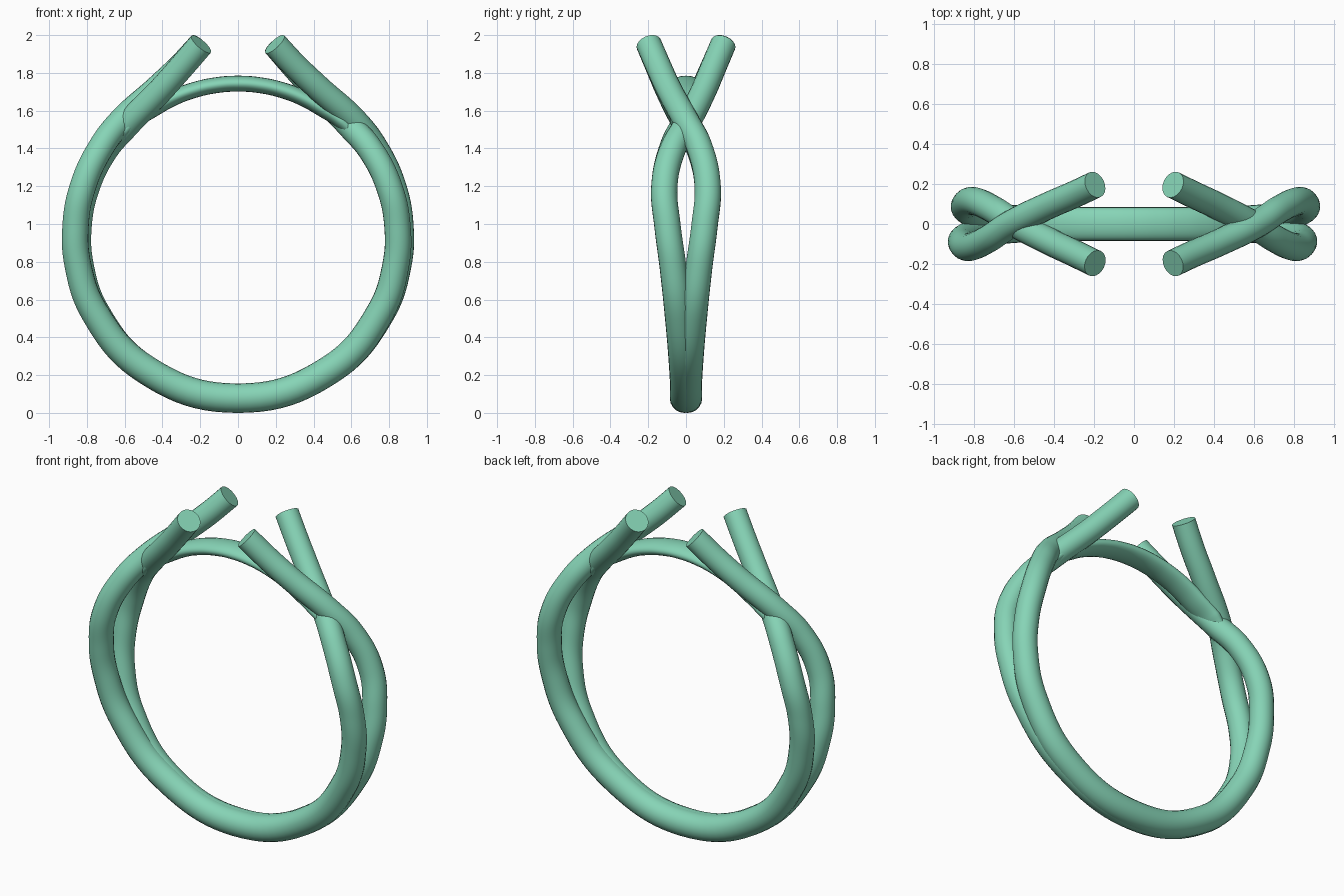
import bpy
from math import sin, cos, pi, radians

if "Cube" in bpy.data.objects:
    bpy.data.objects.remove(bpy.data.objects["Cube"])

CZ, R = 0.93, 0.854          # ring centre height and centreline radius

mat = bpy.data.materials.new("green")
mat.diffuse_color = (0.24, 0.66, 0.47, 1)
mat.use_nodes = True
mat.node_tree.nodes["Principled BSDF"].inputs["Base Color"].default_value = mat.diffuse_color

# half strand: angle above horizontal, radial shift, y, tube radius
ARC = [(-55, 0, 0.012, 0.077), (-28, 0.003, 0.040, 0.074), (-10, 0.006, 0.070, 0.071),
       (4, 0.008, 0.098, 0.070), (18, 0.010, 0.115, 0.070), (33, 0.013, 0.073, 0.069),
       (45, 0.018, 0.0, 0.069)]
# free end of the strand: x, z, radial shift, y
TIP = [(0.42, 1.712, 0.010, -0.093), (0.30, 1.835, 0.003, -0.147), (0.195, 1.952, 0, -0.197)]


def half(side):
    """Points from the bottom up; side=1 passes over the crossing, -1 passes under."""
    pts = []
    for a, d, y, r in ARC:
        rr = R + d * side
        pts.append((side * rr * cos(radians(a)), y, CZ + rr * sin(radians(a)), r))
    for x, z, d, y in TIP:
        pts.append((side * (x + 0.7 * d * side), y, z + 0.7 * d * side, 0.068))
    return pts


def tube(name, pts, y_scale=1):
    """Round tube through points (x, y, z, radius), converted to a mesh."""
    cu = bpy.data.curves.new(name, 'CURVE')
    cu.dimensions = '3D'
    cu.bevel_depth = 1.0
    cu.bevel_resolution = 8
    cu.resolution_u = 10
    cu.use_fill_caps = True
    sp = cu.splines.new('BEZIER')
    sp.bezier_points.add(len(pts) - 1)
    for bp, (x, y, z, r) in zip(sp.bezier_points, pts):
        bp.co = (x, y, z)
        bp.radius = r
        bp.handle_left_type = bp.handle_right_type = 'AUTO'
    ob = bpy.data.objects.new(name, cu)
    bpy.context.collection.objects.link(ob)
    ob.scale.y = y_scale
    bpy.ops.object.select_all(action='DESELECT')
    ob.select_set(True)
    bpy.context.view_layer.objects.active = ob
    bpy.ops.object.convert(target='MESH')
    bpy.ops.object.shade_smooth_by_angle(angle=radians(40))
    ob = bpy.context.object
    ob.data.materials.clear()
    ob.data.materials.append(mat)
    return ob


# two full strands, the second turned half way round z
bottom = [(0, 0.008, CZ - R + 0.002, 0.078)]
path = half(-1)[::-1] + bottom + half(1)
tube("back_strand", path)
tube("front_strand", [(-x, -y, z, r) for x, y, z, r in path])

# flattened inner band bridging the top
band = []
for i in range(13):
    a = radians(40 + 100 * i / 12)
    taper = 0.030 if i in (0, 12) else 0.042
    rr = 0.813 if 1 < i < 11 else 0.822
    band.append((rr * cos(a), 0, CZ + rr * sin(a), taper))
tube("top_band", band, 1.95)
